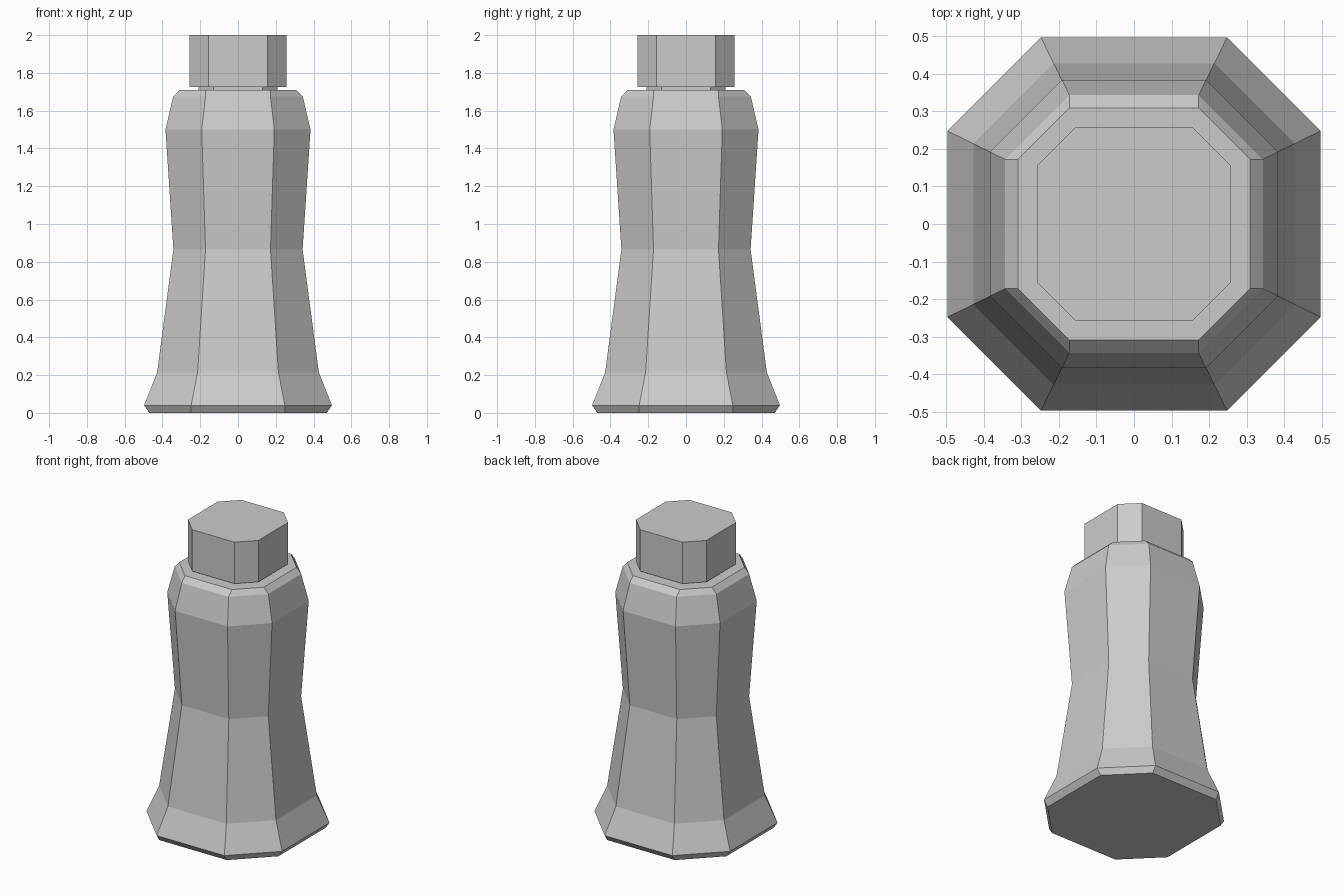
import bpy, bmesh

if "Cube" in bpy.data.objects:
    bpy.data.objects.remove(bpy.data.objects["Cube"])


def octagon_part(name, rings):
    """Stack octagonal rings (z, half width, half length of the straight side) into a closed solid."""
    bm = bmesh.new()
    loops = []
    for z, a, c in rings:
        pts = [(a, -c), (a, c), (c, a), (-c, a), (-a, c), (-a, -c), (-c, -a), (c, -a)]
        loops.append([bm.verts.new((x, y, z)) for x, y in pts])
    for low, high in zip(loops, loops[1:]):
        for i in range(8):
            j = (i + 1) % 8
            bm.faces.new((low[i], low[j], high[j], high[i]))
    bm.faces.new(loops[0][::-1])
    bm.faces.new(loops[-1])
    bmesh.ops.recalc_face_normals(bm, faces=bm.faces)
    mesh = bpy.data.meshes.new(name)
    bm.to_mesh(mesh)
    bm.free()
    obj = bpy.data.objects.new(name, mesh)
    bpy.context.collection.objects.link(obj)
    return obj


# Waisted body with flared foot and bevelled shoulder
octagon_part("body", [
    (0.00, 0.470, 0.248),
    (0.04, 0.497, 0.248),
    (0.215, 0.428, 0.214),
    (0.865, 0.342, 0.172),
    (1.50, 0.384, 0.192),
    (1.675, 0.343, 0.172),
    (1.71, 0.309, 0.172),
])

# Short neck in the gap under the cap
octagon_part("neck", [(1.705, 0.21, 0.13), (1.727, 0.21, 0.13)])

# Cap
octagon_part("cap", [(1.725, 0.258, 0.155), (2.00, 0.258, 0.155)])
